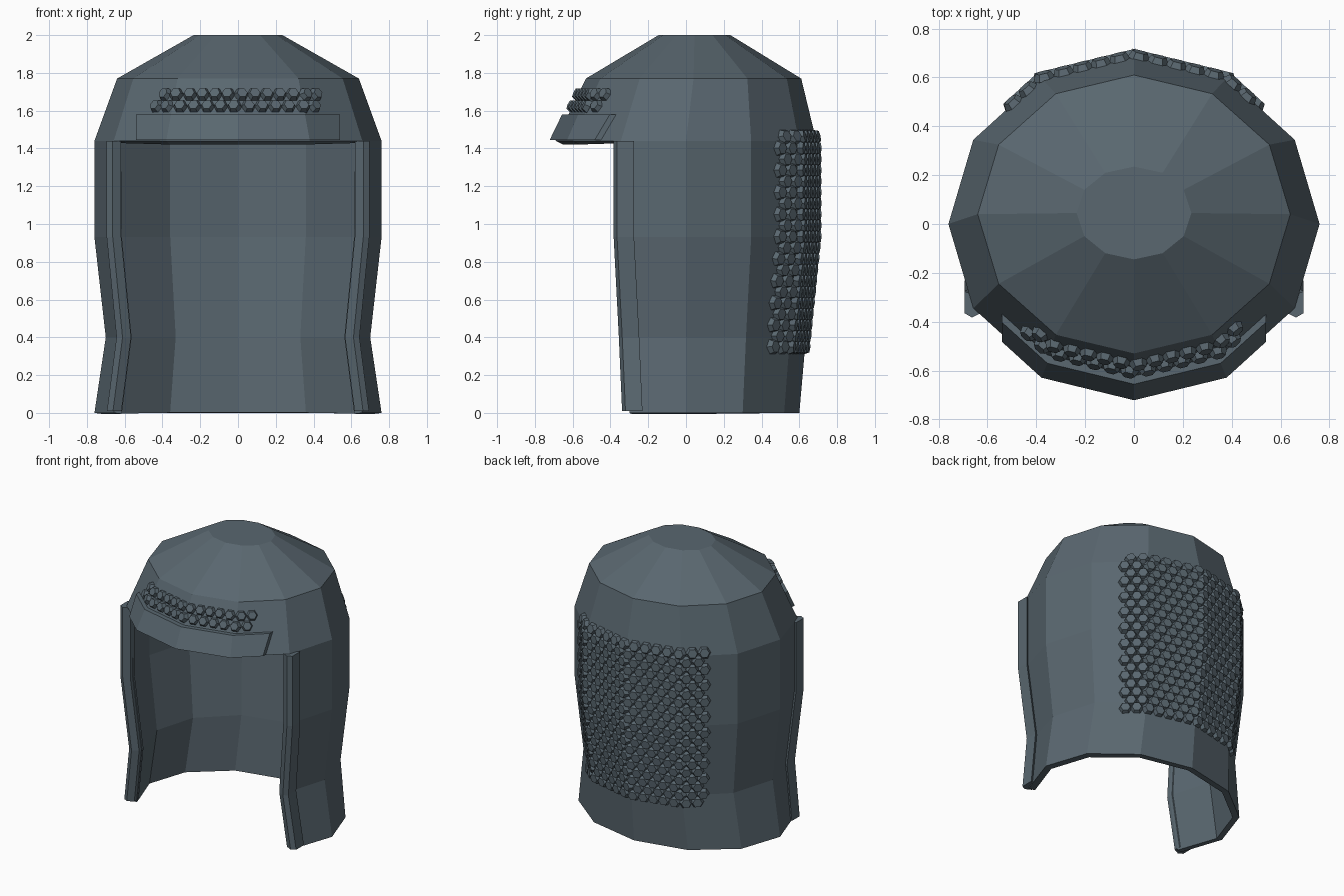
import bpy, bmesh, math
from mathutils import Vector, Matrix
from mathutils.bvhtree import BVHTree

if "Cube" in bpy.data.objects:
    bpy.data.objects.remove(bpy.data.objects["Cube"])

# shell rings: z, x radius, y radius, y centre
RINGS = [(0, .76, .60, 0), (.40, .70, .635, 0), (.93, .76, .69, 0),
         (1.44, .76, .69, 0), (1.77, .64, .57, .04), (2.0, .235, .19, .045)]
SIDES = 12

slate = bpy.data.materials.new("dark_slate")
slate.diffuse_color = (.10, .135, .16, 1)
slate.use_nodes = True
slate.node_tree.nodes["Principled BSDF"].inputs["Base Color"].default_value = slate.diffuse_color


def add_object(name, bm):
    me = bpy.data.meshes.new(name)
    bm.to_mesh(me)
    bm.free()
    me.materials.append(slate)
    ob = bpy.data.objects.new(name, me)
    bpy.context.collection.objects.link(ob)
    return ob


def ring_point(z, i):
    """Corner i of the twelve-sided shell at height z."""
    for a, b in zip(RINGS, RINGS[1:]):
        if a[0] <= z <= b[0]:
            t = (z - a[0]) / (b[0] - a[0])
            rx, ry, cy = (a[k] + (b[k] - a[k]) * t for k in (1, 2, 3))
            ang = math.radians(30 * i)
            return Vector((rx * math.cos(ang), cy + ry * math.sin(ang), z))


def loft(name, loops):
    """Closed cross-sections joined into a capped solid."""
    bm = bmesh.new()
    vs = [[bm.verts.new(p) for p in loop] for loop in loops]
    n = len(vs[0])
    for a, b in zip(vs, vs[1:]):
        for i in range(n):
            j = (i + 1) % n
            bm.faces.new((a[i], a[j], b[j], b[i]))
    bm.faces.new(vs[0][::-1])
    bm.faces.new(vs[-1])
    bmesh.ops.recalc_face_normals(bm, faces=bm.faces)
    return add_object(name, bm)


# hood shell, face opening left out below the brow
bm = bmesh.new()
grid = [[bm.verts.new(ring_point(r[0], i)) for i in range(SIDES)] for r in RINGS]
for k in range(len(RINGS) - 1):
    for i in range(SIDES):
        if k < 3 and 7 <= i <= 10:
            continue
        j = (i + 1) % SIDES
        bm.faces.new((grid[k][i], grid[k][j], grid[k + 1][j], grid[k + 1][i]))
bm.faces.new(grid[-1])
loose = [v for v in bm.verts if not v.link_faces]
bmesh.ops.delete(bm, geom=loose, context='VERTS')
bm.normal_update()
surface = BVHTree.FromBMesh(bm)
shell = add_object("hood_shell", bm)
solid = shell.modifiers.new("thickness", 'SOLIDIFY')
solid.thickness = .045
solid.offset = -1

# trim strips down both edges of the opening
section = [(.037, .07), (.037, -.02), (.005, -.038), (-.04, -.015), (-.04, .035)]
loops = []
for z in (0.01, .40, .93, 1.44):
    p = ring_point(z, 11)
    loops.append([p + Vector((dx, dy, 0)) for dx, dy in section])
trim = loft("opening_trim", loops)
trim.modifiers.new("mirror", 'MIRROR')


# brow brim: a band of the shell pushed forward
def brim_line(z):
    def clipped(a, b, x):
        return a.lerp(b, (x - a.x) / (b.x - a.x))
    p = [ring_point(z, i) for i in (7, 8, 9, 10, 11)]
    return [clipped(p[0], p[1], -.54), p[1], p[2], p[3], clipped(p[4], p[3], .54)]


push = Vector((0, -.034, 0))
inset = Vector((0, .02, 0))
loft("brow_brim", [[t + inset, t + push, b + push, b + inset]
                   for t, b in zip(brim_line(1.58), brim_line(1.445))])


# fields of hexagonal studs laid on the shell surface
def stud_field(name, facing, half_angle, columns, z0, z1, rows, radius, height):
    bm = bmesh.new()
    step = 2 * half_angle / (columns - .5)
    for r in range(rows):
        z = z0 + (z1 - z0) * r / (rows - 1)
        for c in range(columns):
            ang = math.radians(facing - half_angle + step * (c + .5 * (r % 2)))
            out = Vector((math.cos(ang), math.sin(ang), 0))
            hit, normal, _, _ = surface.ray_cast(out * 2 + Vector((0, 0, z)), -out)
            if hit is None:
                continue
            if normal.dot(out) < 0:
                normal = -normal
            side = Vector((0, 0, 1)).cross(normal).normalized()
            up = normal.cross(side)
            rot = Matrix((side, up, normal)).transposed().to_4x4()
            bmesh.ops.create_cone(
                bm, cap_ends=True, segments=6, radius1=radius, radius2=radius * .7,
                depth=height,
                matrix=Matrix.Translation(hit + normal * (height / 2 - .004))
                @ rot @ Matrix.Rotation(math.pi / 2, 4, 'Z'))
    add_object(name, bm)


stud_field("back_studs", 90, 45, 14, .35, 1.46, 20, .046, .03)
stud_field("brow_studs", 270, 44, 13, 1.622, 1.685, 2, .04, .03)
